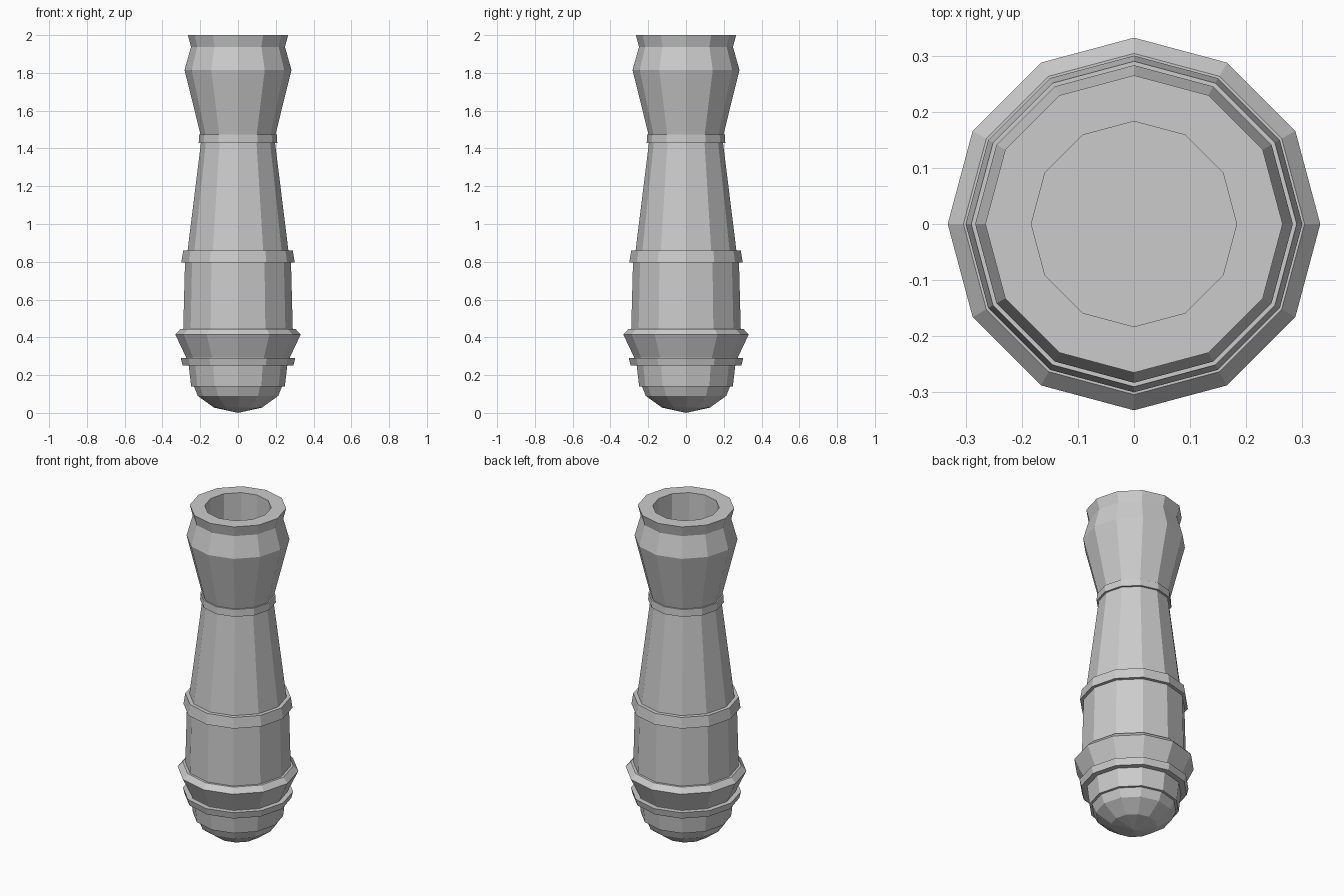
import bpy, bmesh
from math import cos, sin, tau

if "Cube" in bpy.data.objects:
    bpy.data.objects.remove(bpy.data.objects["Cube"])

SIDES = 12


def lathe(name, profile):
    """Revolve (radius, z) points about z; open ends are capped, radius 0 makes a tip."""
    bm = bmesh.new()
    rings = []
    for r, z in profile:
        if r == 0:
            rings.append([bm.verts.new((0, 0, z))] * SIDES)
        else:
            rings.append([bm.verts.new((r * cos(tau * i / SIDES), r * sin(tau * i / SIDES), z))
                          for i in range(SIDES)])
    for a, b in zip(rings, rings[1:]):
        for i in range(SIDES):
            j = (i + 1) % SIDES
            quad = list(dict.fromkeys((a[i], a[j], b[j], b[i])))
            bm.faces.new(quad)
    for ring, (r, z) in ((rings[0], profile[0]), (rings[-1], profile[-1])):
        if r > 0:
            bm.faces.new(ring)
    bmesh.ops.recalc_face_normals(bm, faces=bm.faces)
    mesh = bpy.data.meshes.new(name)
    bm.to_mesh(mesh)
    bm.free()
    obj = bpy.data.objects.new(name, mesh)
    bpy.context.collection.objects.link(obj)
    return obj


# Rounded closed end
lathe("breech_dome", [(0, 0), (0.127, 0.028), (0.213, 0.09), (0.235, 0.145)])
lathe("breech_drum", [(0.248, 0.14), (0.262, 0.26)])

# Bands around the rear
lathe("breech_band", [(0.293, 0.25), (0.303, 0.29)])
lathe("base_flare", [(0.262, 0.25), (0.275, 0.295), (0.332, 0.415), (0.304, 0.445)])

# Barrel sections with reinforcing bands
lathe("rear_barrel", [(0.29, 0.44), (0.28, 0.82)])
lathe("middle_band", [(0.30, 0.797), (0.29, 0.86)])
lathe("front_barrel", [(0.268, 0.85), (0.195, 1.44)])
lathe("neck_band", [(0.208, 1.43), (0.206, 1.473)])

# Flared muzzle with the bore sunk into its face
lathe("muzzle", [(0.195, 1.46), (0.283, 1.815), (0.249, 1.937), (0.265, 2.0),
                 (0.183, 2.0), (0.183, 1.5)])
